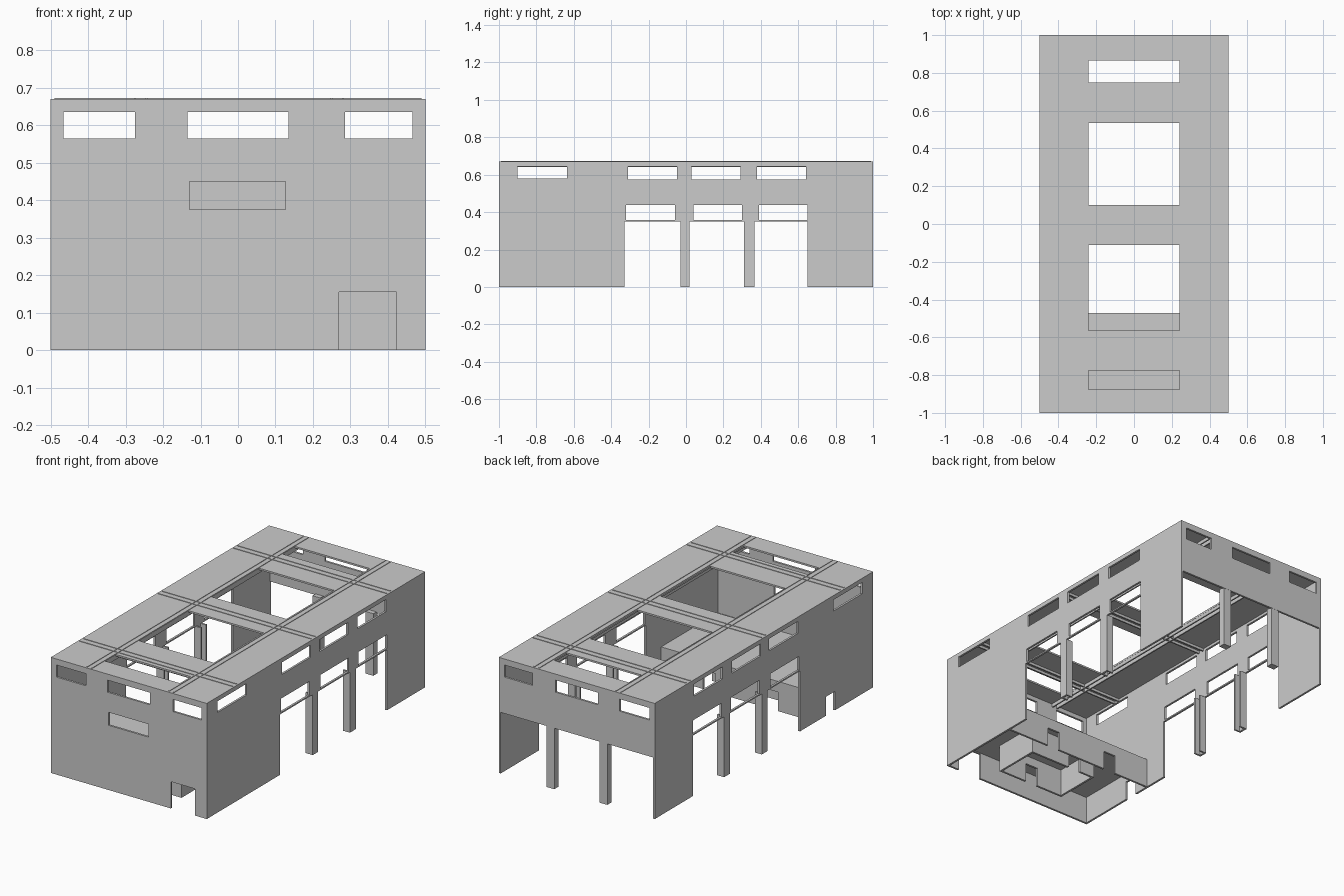
import bpy, bmesh
from mathutils import Vector

if "Cube" in bpy.data.objects:
    bpy.data.objects.remove(bpy.data.objects["Cube"])

H, T = 0.67, 0.012   # building height, wall thickness


def panel(name, origin, u, v, normal, us, vs, holes, thick=T):
    """Flat sheet in the u/v plane with rectangular holes, given thickness along normal."""
    o, u, v, n = Vector(origin), Vector(u), Vector(v), Vector(normal) * thick
    clip = lambda val, r: min(max(val, r[0]), r[1])
    cu = sorted({*us, *(clip(h[i], us) for h in holes for i in (0, 1))})
    cv = sorted({*vs, *(clip(h[i], vs) for h in holes for i in (2, 3))})
    bm = bmesh.new()
    for a, b in zip(cu, cu[1:]):
        for c, d in zip(cv, cv[1:]):
            mu, mv = (a + b) / 2, (c + d) / 2
            if any(h[0] < mu < h[1] and h[2] < mv < h[3] for h in holes):
                continue
            bm.faces.new([bm.verts.new(o + u * p + v * q)
                          for p, q in ((a, c), (b, c), (b, d), (a, d))])
    bmesh.ops.remove_doubles(bm, verts=bm.verts, dist=1e-5)
    ext = bmesh.ops.extrude_face_region(bm, geom=bm.faces[:], use_keep_orig=True)
    bmesh.ops.translate(bm, vec=n, verts=[g for g in ext["geom"] if isinstance(g, bmesh.types.BMVert)])
    bmesh.ops.recalc_face_normals(bm, faces=bm.faces)
    return finish(name, bm)


def box(name, x0, x1, y0, y1, z0, z1):
    bm = bmesh.new()
    bmesh.ops.create_cube(bm, size=1)
    for w in bm.verts:
        w.co = ((x0 + x1) / 2 + w.co.x * (x1 - x0),
                (y0 + y1) / 2 + w.co.y * (y1 - y0),
                (z0 + z1) / 2 + w.co.z * (z1 - z0))
    return finish(name, bm)


def finish(name, bm):
    me = bpy.data.meshes.new(name)
    bm.to_mesh(me)
    bm.free()
    ob = bpy.data.objects.new(name, me)
    bpy.context.collection.objects.link(ob)
    return ob


X, Y, Z = (1, 0, 0), (0, 1, 0), (0, 0, 1)
NX, NY, NZ = (-1, 0, 0), (0, -1, 0), (0, 0, -1)

# Front and back walls
high = [(-0.465, -0.275, 0.565, 0.635), (-0.135, 0.135, 0.565, 0.635), (0.285, 0.465, 0.565, 0.635)]
panel("front_wall", (0, -1, 0), X, Z, Y, (-0.5, 0.5), (0, H),
      high + [(-0.13, 0.127, 0.375, 0.45), (0.27, 0.423, 0, 0.155)])
panel("back_wall", (0, 1, 0), X, Z, NY, (-0.5, 0.5), (0.354, H), high)

# Side walls: clerestory windows, transom windows and three tall bays
bays = [(-0.33, -0.03), (0.02, 0.31), (0.365, 0.65)]
side = [(-0.9, -0.635, 0.58, 0.645)]
for a, w in zip((-0.31, 0.03, 0.38), (-0.32, 0.04, 0.39)):
    side += [(a, a + 0.262, 0.575, 0.645), (w, w + 0.26, 0.358, 0.438)]
side += [(a, b, 0, 0.35) for a, b in bays]
panel("right_wall", (0.5, 0, 0), Y, Z, NX, (-1, 1), (0, H), side)
panel("left_wall", (-0.5, 0, 0), Y, Z, X, (-1, 1), (0, H), side + [(-0.65, -0.57, 0, 0.11)])

# Columns behind the side walls and below the back wall
for s in (-1, 1):
    xa, xb = sorted((s * 0.455, s * 0.499))
    for y0, y1 in ((-0.03, 0.02), (0.31, 0.365)):
        for ya in (y0, y1 - 0.01):
            box("side_column_flange", xa, xb, ya, ya + 0.01, 0, 0.352)
    box("back_column", s * 0.17 - 0.025, s * 0.17 + 0.025, 0.96, 0.999, 0, 0.36)

# Roof with skylight openings
sky = [(-0.875, -0.775), (-0.565, -0.11), (0.10, 0.535), (0.75, 0.865)]
panel("roof", (0, 0, H), X, Y, NZ, (-0.5, 0.5), (-1, 1), [(-0.24, 0.24, a, b) for a, b in sky], 0.01)

# Paired beams under the roof and matching raised strips on top
for c in (-0.26, 0.265):
    for d in (-0.015, 0.015):
        box("long_beam", c + d - 0.004, c + d + 0.004, -0.985, 0.985, 0.64, 0.662)
        box("long_roof_strip", c + d - 0.003, c + d + 0.003, -0.99, 0.99, 0.668, 0.673)
for c in (-0.73, -0.01, 0.68):
    for d in (-0.018, 0.018):
        box("cross_beam", -0.487, 0.487, c + d - 0.004, c + d + 0.004, 0.645, 0.662)
        box("cross_roof_strip", -0.49, 0.49, c + d - 0.003, c + d + 0.003, 0.668, 0.673)

# Mezzanine floor over the low rooms at the front
box("mezzanine_floor", -0.49, 0.49, -0.99, -0.47, 0.16, 0.172)
panel("room_partition", (0, -0.47, 0), X, Z, NY, (-0.49, 0.49), (0, 0.165),
      [(0.14, 0.22, 0, 0.11), (-0.26, -0.18, 0, 0.11)])

# Small inner room with door openings
panel("inner_room_front", (0, -0.86, 0), X, Z, Y, (-0.2, 0.24), (0, 0.165), [(-0.02, 0.06, 0, 0.11)])
panel("inner_room_back", (0, -0.58, 0), X, Z, NY, (-0.2, 0.24), (0, 0.165), [(-0.1, -0.02, 0, 0.11)])
for x, n in ((-0.2, X), (0.24, NX)):
    panel("inner_room_side", (x, 0, 0), Y, Z, n, (-0.86, -0.58), (0, 0.165), [])
